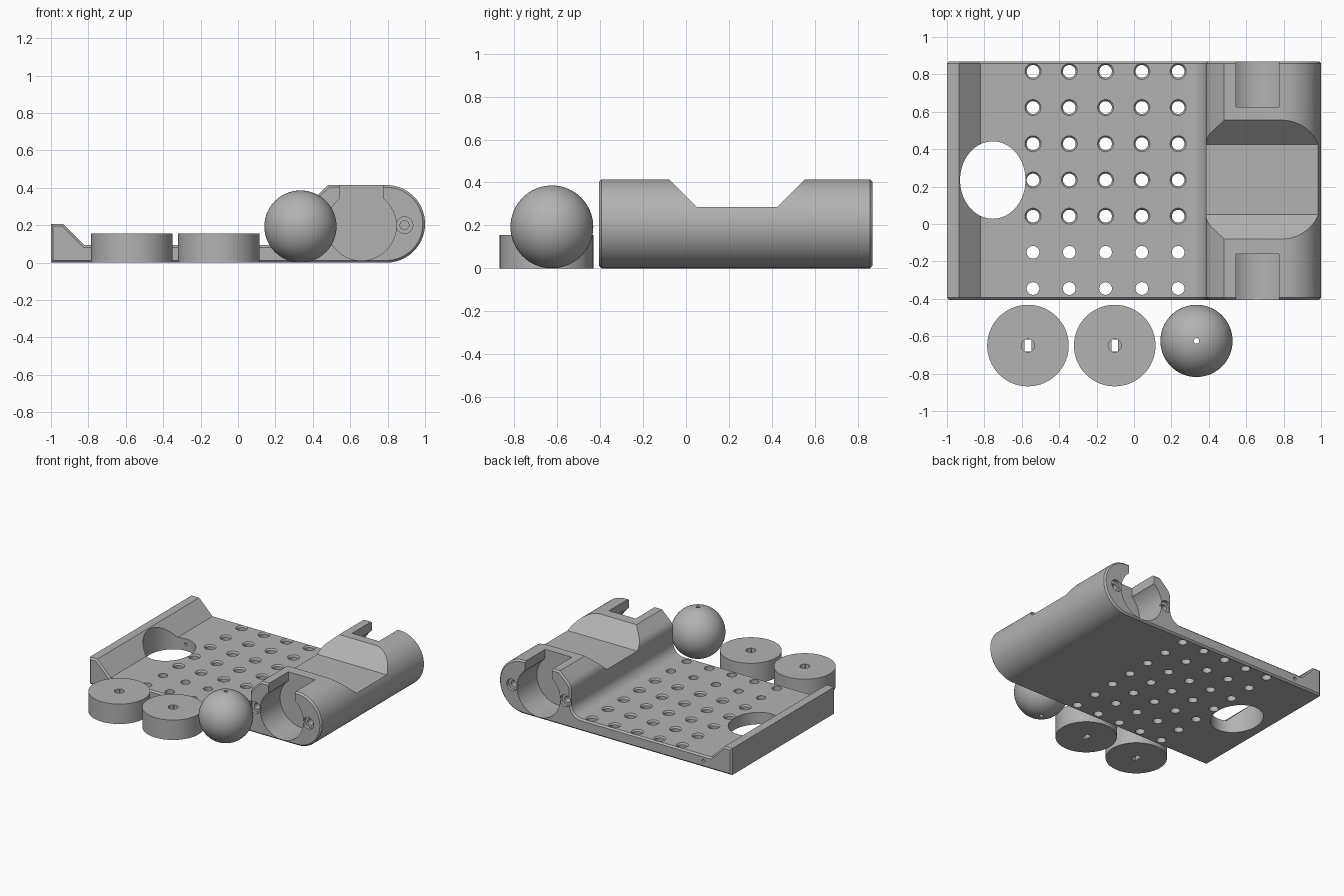
import bpy, bmesh, math
from mathutils import Matrix, Vector

if "Cube" in bpy.data.objects:
    bpy.data.objects.remove(bpy.data.objects["Cube"])

gray = bpy.data.materials.new("plain gray")
gray.diffuse_color = (0.45, 0.45, 0.45, 1)
gray.use_nodes = True
gray.node_tree.nodes["Principled BSDF"].inputs["Base Color"].default_value = gray.diffuse_color


def make(name, bm):
    bmesh.ops.recalc_face_normals(bm, faces=bm.faces)
    me = bpy.data.meshes.new(name)
    bm.to_mesh(me)
    bm.free()
    me.materials.append(gray)
    ob = bpy.data.objects.new(name, me)
    bpy.context.collection.objects.link(ob)
    return ob


def prism(bm, pts, direction):
    """Extrude a closed 3D outline along a vector."""
    f = bm.faces.new([bm.verts.new(p) for p in pts])
    ext = bmesh.ops.extrude_face_region(bm, geom=[f])["geom"]
    bmesh.ops.translate(bm, vec=direction,
                        verts=[g for g in ext if isinstance(g, bmesh.types.BMVert)])


def cyl(bm, loc, r, depth, axis="Z", r2=None, n=32, scale=(1, 1, 1)):
    rot = Matrix.Rotation(math.pi / 2, 4, "X") if axis == "Y" else Matrix()
    bmesh.ops.create_cone(bm, cap_ends=True, segments=n, radius1=r,
                          radius2=r if r2 is None else r2, depth=depth,
                          matrix=Matrix.Translation(loc) @ rot @ Matrix.Diagonal((*scale, 1)))


def box(bm, lo, hi):
    lo, hi = Vector(lo), Vector(hi)
    bmesh.ops.create_cube(bm, size=1, matrix=Matrix.Translation((lo + hi) / 2)
                          @ Matrix.Diagonal((*(hi - lo), 1)))


def cut(ob, bm):
    """Subtract a temporary cutter for good."""
    cutter = make("cutter", bm)
    cutter.hide_render = True
    mod = ob.modifiers.new("cut", "BOOLEAN")
    mod.operation, mod.solver, mod.object = "DIFFERENCE", "EXACT", cutter
    bpy.context.view_layer.objects.active = ob
    bpy.ops.object.modifier_apply(modifier=mod.name)
    bpy.data.objects.remove(cutter)


def smooth(ob):
    bpy.ops.object.select_all(action="DESELECT")
    ob.select_set(True)
    bpy.context.view_layer.objects.active = ob
    bpy.ops.object.shade_smooth_by_angle(angle=math.radians(25))


def arc(cx, cz, r, a0, a1, n):
    return [(cx + r * math.cos(math.radians(a0 + (a1 - a0) * i / n)),
             cz + r * math.sin(math.radians(a0 + (a1 - a0) * i / n))) for i in range(n + 1)]


# Body: plate, sloped rim and barrel as one profile along y
Y0, Y1, TOP = -0.405, 0.87, 0.415
profile = [(-1, 0), (-1, 0.207), (-0.935, 0.207), (-0.82, 0.093)]
profile += arc(0.295, 0.183, 0.09, -90, 0, 10)          # fillet to barrel
profile += [(0.385, 0.285)] + arc(0.475, 0.285, 0.09, 172, 135, 4)
profile += [(0.482, TOP)]
profile += arc(0.7925, TOP / 2, TOP / 2, 90, -90, 36)   # round outer side
bm = bmesh.new()
prism(bm, [(x, Y0, z) for x, z in profile], (0, Y1 - Y0, 0))
ends = [e for e in bm.edges if abs(e.verts[0].co.y - e.verts[1].co.y) < 1e-5]
bmesh.ops.bevel(bm, geom=ends, offset=0.012, segments=1, affect="EDGES")
body = make("plate_with_barrel", bm)

# Notch across the middle of the barrel
bm = bmesh.new()
prism(bm, [(0.3, y, z) for y, z in
           ((-0.13, 0.465), (0.05, 0.285), (0.425, 0.285), (0.605, 0.465))], (0.8, 0, 0))
cut(body, bm)

# Round sockets with top slots and screw pockets at both barrel ends
for end, s in ((Y0, 1), (Y1, -1)):
    deep = 0.245
    bm = bmesh.new()
    cyl(bm, (0.66, end + s * (deep - 0.1) / 2, 0.197), 0.186, deep + 0.1, "Y", n=64)
    cut(body, bm)
    bm = bmesh.new()
    ya, yb = sorted((end - s * 0.1, end + s * deep))
    box(bm, (0.545, ya, 0.2), (0.775, yb, 0.5))
    cut(body, bm)
    for x in (0.43, 0.89):
        for r, d in ((0.045, 0.025), (0.024, 0.12)):
            bm = bmesh.new()
            cyl(bm, (x, end + s * (d - 0.05) / 2, 0.2), r, d + 0.05, "Y", n=24)
            cut(body, bm)

# Grid of holes, the rear rows countersunk
holes, sinks = bmesh.new(), bmesh.new()
for i in range(5):
    for j in range(7):
        x, y = -0.54 + 0.194 * i, -0.345 + 0.1935 * j
        cyl(holes, (x, y, 0.05), 0.034, 0.3, n=24)
        if j > 1:
            cyl(sinks, (x, y, 0.089), 0.034, 0.016, r2=0.046, n=24)
cut(body, holes)
cut(body, sinks)

# Large opening by the rim and the fine pin hole behind it
bm = bmesh.new()
cyl(bm, (-0.755, 0.235, 0.1), 1, 0.5, n=64, scale=(0.175, 0.207, 1))
cut(body, bm)
bm = bmesh.new()
cyl(bm, (-0.76, 0.7, 0.05), 0.012, 0.7, "Y", n=12)
cut(body, bm)
smooth(body)

# Two loose discs with keyed centre holes
for name, x in (("left_disc", -0.567), ("right_disc", -0.103)):
    bm = bmesh.new()
    cyl(bm, (x, -0.65, 0.0775), 0.218, 0.155, n=72)
    disc = make(name, bm)
    bm = bmesh.new()
    cyl(bm, (x, -0.65, 0.155), 0.035, 0.08, n=24)
    cut(disc, bm)
    bm = bmesh.new()
    box(bm, (x - 0.018, -0.683, -0.1), (x + 0.018, -0.617, 0.3))
    cut(disc, bm)
    smooth(disc)

# Ball with a fine through hole
bm = bmesh.new()
bmesh.ops.create_uvsphere(bm, u_segments=64, v_segments=32, radius=0.193,
                          matrix=Matrix.Translation((0.334, -0.625, 0.193)))
ball = make("ball", bm)
bm = bmesh.new()
cyl(bm, (0.334, -0.625, 0.2), 0.015, 0.6, n=16)
cut(ball, bm)
smooth(ball)
